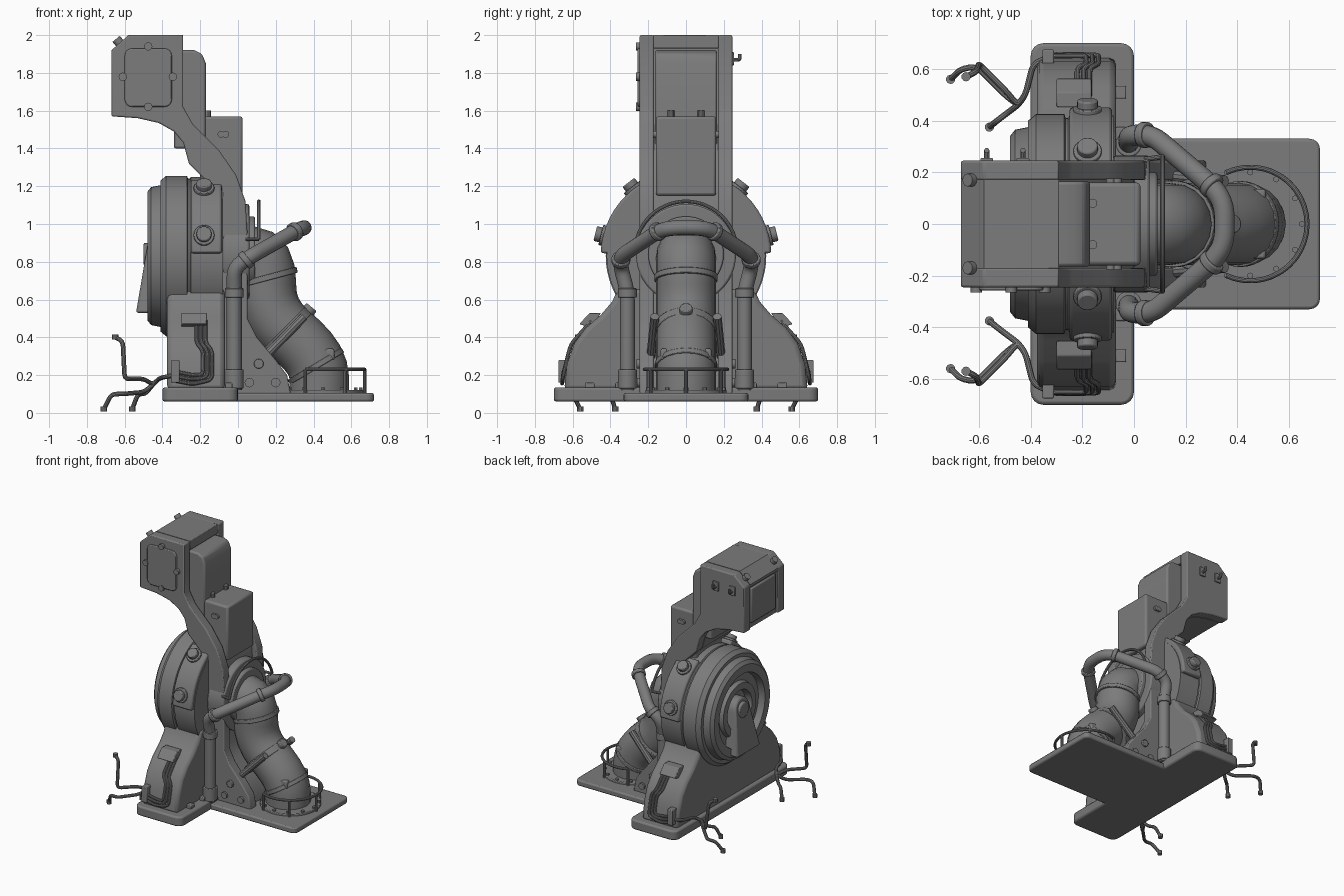
import bpy, bmesh, math
from mathutils import Vector

default_cube = bpy.data.objects.get("Cube")
if default_cube:
    bpy.data.objects.remove(default_cube, do_unlink=True)

paint = bpy.data.materials.new("machine_grey")
paint.use_nodes = True
paint.diffuse_color = (0.2, 0.2, 0.2, 1)
paint.node_tree.nodes["Principled BSDF"].inputs["Base Color"].default_value = paint.diffuse_color


def finish(name, bm, bevel=0):
    """Turn a bmesh into a named, painted, smooth-by-angle object."""
    bmesh.ops.recalc_face_normals(bm, faces=bm.faces)
    mesh = bpy.data.meshes.new(name)
    bm.to_mesh(mesh)
    bm.free()
    mesh.materials.append(paint)
    obj = bpy.data.objects.new(name, mesh)
    bpy.context.collection.objects.link(obj)
    select(obj)
    bpy.ops.object.shade_smooth_by_angle(angle=math.radians(35))
    if bevel:
        mod = obj.modifiers.new("edge_bevel", "BEVEL")
        mod.width, mod.segments, mod.limit_method = bevel, 2, "ANGLE"
    return obj


def select(obj):
    bpy.ops.object.select_all(action="DESELECT")
    obj.select_set(True)
    bpy.context.view_layer.objects.active = obj


def prism(name, outline, low, high, axis, bevel=0):
    """Extrude a flat outline between two positions on an axis."""
    index = "xyz".index(axis)
    bm = bmesh.new()
    ends = []
    for level in (low, high):
        loop = []
        for point in outline:
            co = list(point)
            co.insert(index, level)
            loop.append(bm.verts.new(co))
        ends.append(loop)
        bm.faces.new(loop)
    for i in range(len(outline)):
        j = i - 1
        bm.faces.new((ends[0][j], ends[0][i], ends[1][i], ends[1][j]))
    return finish(name, bm, bevel)


def box(name, x, y, z, bevel=0.01):
    corners = [(x[0], z[0]), (x[1], z[0]), (x[1], z[1]), (x[0], z[1])]
    return prism(name, corners, y[0], y[1], "y", bevel)


def rounded_rect(a, b, r):
    """Rectangle outline with rounded corners."""
    points = []
    for k, (u, v) in enumerate(((b[0], b[1]), (a[0], b[1]), (a[0], a[1]), (b[0], a[1]))):
        cu = u - r if u == b[0] else u + r
        cv = v - r if v == b[1] else v + r
        for step in range(5):
            t = (k + step / 4) * math.pi / 2
            points.append((cu + r * math.cos(t), cv + r * math.sin(t)))
    return points


def rod(name, start, end, r, tip=None, sides=20, bevel=0):
    """Cylinder or cone between two points."""
    start, end = Vector(start), Vector(end)
    span = end - start
    bm = bmesh.new()
    bmesh.ops.create_cone(bm, cap_ends=True, segments=sides, radius1=r,
                          radius2=r if tip is None else tip, depth=span.length)
    bm.transform(span.to_track_quat("Z", "Y").to_matrix().to_4x4())
    bmesh.ops.translate(bm, verts=bm.verts, vec=(start + end) / 2)
    return finish(name, bm, bevel)


def tube(name, points, r, bend=0.04, detail=3, closed=False):
    """Round tube along a path whose corners are softened."""
    pts = [Vector(p) for p in points]
    path = [pts[0]]
    for a, b, c in zip(pts, pts[1:], pts[2:]):
        p = b + (a - b).normalized() * min(bend, (a - b).length / 2.1)
        q = b + (c - b).normalized() * min(bend, (c - b).length / 2.1)
        for i in range(5):
            t = i / 4
            path.append(p * (1 - t) ** 2 + b * 2 * t * (1 - t) + q * t * t)
    path.append(pts[-1])
    curve = bpy.data.curves.new(name, "CURVE")
    curve.dimensions = "3D"
    curve.bevel_depth, curve.bevel_resolution, curve.use_fill_caps = r, detail, True
    spline = curve.splines.new("POLY")
    spline.points.add(len(path) - 1)
    for target, co in zip(spline.points, path):
        target.co = (*co, 1)
    spline.use_cyclic_u = closed
    curve.materials.append(paint)
    obj = bpy.data.objects.new(name, curve)
    bpy.context.collection.objects.link(obj)
    select(obj)
    bpy.ops.object.convert(target="MESH")
    bpy.ops.object.shade_smooth_by_angle(angle=math.radians(35))


def arc(r, start, end, steps=24):
    turns = [math.radians(start + (end - start) * i / steps) for i in range(steps + 1)]
    return [(r * math.cos(t), r * math.sin(t)) for t in turns]


def lathe_x(name, profile, height, sides=64):
    """Revolve (x, radius) points around a horizontal x axis."""
    bm = bmesh.new()
    verts = [bm.verts.new((x, 0, height + r)) for x, r in profile]
    edges = [bm.edges.new(pair) for pair in zip(verts, verts[1:])]
    bmesh.ops.spin(bm, geom=verts + edges, cent=(0, 0, height), axis=(1, 0, 0),
                   angle=math.tau, steps=sides, use_duplicate=False)
    bmesh.ops.remove_doubles(bm, verts=bm.verts, dist=0.0005)
    return finish(name, bm)


AXLE = 0.83

# T-shaped base
prism("base_wide_plate", rounded_rect((-0.4, -0.7), (0, 0.7), 0.05), 0.06, 0.135, "z", 0.012)
prism("base_pipe_plate", rounded_rect((-0.1, -0.33), (0.72, 0.33), 0.04), 0.06, 0.105, "z", 0.01)

# Flared pedestal
leg = [(0.645, 0.12), (0.63, 0.26), (0.59, 0.37), (0.53, 0.45), (0.45, 0.52), (0.39, 0.59), (0.36, 0.66)]
prism("pedestal", leg + [(-y, z) for y, z in reversed(leg)], -0.375, -0.07, "x", 0.025)


def leg_y(z):
    for (y0, z0), (y1, z1) in zip(leg, leg[1:]):
        if z <= z1:
            return y0 + (y1 - y0) * (z - z0) / (z1 - z0)
    return leg[-1][0]


# Round drum with stepped face
lathe_x("drum", [(-0.08, 0), (-0.08, 0.42), (-0.25, 0.42), (-0.255, 0.41), (-0.265, 0.41),
                 (-0.27, 0.425), (-0.38, 0.425), (-0.41, 0.4), (-0.41, 0.375), (-0.46, 0.365),
                 (-0.48, 0.34), (-0.48, 0.28), (-0.43, 0.27), (-0.43, 0.21), (-0.46, 0.2),
                 (-0.46, 0.15), (-0.41, 0.14), (-0.41, 0)], AXLE)

# Spout leaning out of the drum face
spout = prism("spout", [(y, 0.84 + z) for y, z in arc(0.09, 0, 180, 12)] + [(-0.14, 0.53), (0.14, 0.53)],
              -0.54, -0.4, "x", 0.012)
for v in spout.data.vertices:
    if v.co.x < -0.5:
        v.co.x += max(0, v.co.z - 0.53) * 0.17
rod("spout_hub", (-0.5, 0, 0.84), (-0.41, 0, 0.84), 0.06, sides=24, bevel=0.008)

# Arm side plates with the head, and the core between them
arm = [(-0.58, 2), (-0.29, 2), (-0.29, 1.62), (-0.24, 1.53), (-0.1, 1.39), (-0.01, 1.26), (0.04, 1.12),
       (0.05, 0.95), (0.05, 0.5), (0.1, 0.4), (0.2, 0.28), (0.26, 0.2), (0.28, 0.1), (-0.09, 0.1),
       (-0.09, 1), (-0.14, 1.2), (-0.26, 1.32), (-0.29, 1.43), (-0.34, 1.49), (-0.42, 1.535),
       (-0.53, 1.56), (-0.67, 1.57), (-0.67, 1.92)]
for side, s in (("front", -1), ("back", 1)):
    prism(side + "_arm_plate", arm, s * 0.17, s * 0.245, "y", 0.008)
core = [(x - 0.04 if 1 <= i <= 12 else x + 0.02 if i > 20 else x, z) for i, (x, z) in enumerate(arm)]
prism("arm_core", core, -0.172, 0.172, "y")
box("head_top_beam", (-0.58, -0.29), (-0.172, 0.172), (1.93, 2), 0.004)
prism("head_top_slope", [(-0.67, 1.9), (-0.67, 1.92), (-0.58, 2), (-0.55, 1.9)], -0.172, 0.172, "y")
box("head_end_panel", (-0.665, -0.64), (-0.15, 0.15), (1.61, 1.88))
for y in (-0.17, 0.17):
    rod("slope_bolt", (-0.62, y, 1.95), (-0.645, y, 1.98), 0.025, sides=12)

# Head side cover and its bolts, hooks opposite
prism("head_side_cover", rounded_rect((-0.6, 1.62), (-0.35, 1.93), 0.04), -0.257, -0.24, "y", 0.006)
for x, z in ((-0.475, 1.94), (-0.475, 1.62), (-0.61, 1.78), (-0.345, 1.78)):
    rod("cover_bolt", (x, -0.24, z), (x, -0.265, z), 0.022, sides=12)
for x in (-0.57, -0.43):
    box("hook_plate", (x - 0.025, x + 0.025), (0.24, 0.255), (1.84, 1.91), 0.004)
    tube("hook", [(x, 0.25, 1.87), (x, 0.285, 1.87), (x, 0.285, 1.9)], 0.01, 0.01)

# Equipment boxes on the arm
prism("upper_box", [(-0.34, 1.4), (-0.17, 1.4), (-0.17, 1.85), (-0.19, 1.9), (-0.23, 1.92), (-0.34, 1.92)],
      -0.165, 0.165, "y", 0.012)
box("lower_box", (-0.2, 0.025), (-0.16, 0.16), (1.15, 1.57), 0.015)
for y in (-0.08, 0.08):
    rod("box_latch", (-0.16, y, 1.56), (-0.16, y, 1.6), 0.018, sides=10)
    for x in (-0.09, -0.065):
        rod("box_stud", (x, 2 * y, 1.475), (x, 2.2 * y, 1.475), 0.018, sides=12)

# Collar around the pipe inlet
rod("inlet_housing", (-0.08, 0, 0.84), (0.06, 0, 0.84), 0.265, sides=48, bevel=0.01)
rod("inlet_collar", (0.05, 0, 0.84), (0.09, 0, 0.84), 0.2, sides=48, bevel=0.008)
tube("guard_hoop", [(0.11, 0.27 * u / 0.27, 0.85 + v) for u, v in arc(0.27, 15, 165)], 0.01, 0.01)
for s in (-1, 1):
    tube("guard_stay", [(0.04, s * 0.25, 0.92), (0.11, s * 0.26, 0.92)], 0.01)

# Main bent pipe, its bands and foot flange
tube("main_pipe", [(-0.02, 0, 0.83), (0.15, 0, 0.83), (0.15, 0, 0.53), (0.43, 0, 0.28), (0.43, 0, 0.08)],
     0.158, 0.15, 8)
rod("elbow_band", (0.147, 0, 0.73), (0.155, 0, 0.70), 0.168, sides=40, bevel=0.004)
rod("clamp_band", (0.23, 0, 0.435), (0.265, 0, 0.40), 0.178, sides=40, bevel=0.005)
rod("lower_band", (0.405, 0, 0.26), (0.42, 0, 0.235), 0.166, sides=40, bevel=0.004)
rod("clamp_knob", (0.34, 0, 0.50), (0.39, 0, 0.56), 0.035, sides=16, bevel=0.006)
rod("foot_flange", (0.45, 0, 0.1), (0.45, 0, 0.122), 0.215, sides=48, bevel=0.005)
for u, v in arc(0.2, 0, 330, 11):
    rod("flange_bolt", (0.45 + u, v, 0.12), (0.45 + u, v, 0.135), 0.012, sides=6)
tube("foot_rail", [(0.45 + u, v, 0.23) for u, v in arc(0.22, -115, 115)], 0.01, 0.01)
for u, v in arc(0.22, -115, 115, 4):
    rod("rail_post", (0.45 + u, v, 0.1), (0.45 + u, v, 0.23), 0.01, sides=10)

# Looping side pipe, mirrored across the middle
half = [(-0.02, 0.31, 0.12), (-0.02, 0.31, 0.64), (-0.02, 0.345, 0.77), (0.07, 0.345, 0.83), (0.31, 0.14, 0.965)]
loop = half + [(0.35, 0.07, 0.98)]
tube("loop_pipe", loop + [(x, -y, z) for x, y, z in reversed(loop)], 0.04, 0.05, 5)

for side, s in (("front", -1), ("back", 1)):
    rod(side + "_loop_foot", (-0.02, s * 0.31, 0.13), (-0.02, s * 0.31, 0.23), 0.05, bevel=0.005)
    rod(side + "_loop_sleeve", (-0.02, s * 0.31, 0.61), (-0.02, s * 0.31, 0.66), 0.05, bevel=0.005)
    rod(side + "_low_joint", (0.03, s * 0.345, 0.8), (0.055, s * 0.345, 0.82), 0.05, bevel=0.005)
    rod(side + "_high_joint", (0.29, s * 0.16, 0.953), (0.31, s * 0.14, 0.965), 0.05, bevel=0.005)
    # Drum lugs with large slotted bolts
    lug = arc(0.452, 2, 64, 10) + arc(0.36, 64, 2, 10)
    prism(side + "_drum_lug", [(s * u, AXLE + v) for u, v in lug], -0.25, -0.085, "x", 0.012)
    for angle in (14, 52):
        d = Vector((0, s * math.cos(math.radians(angle)), math.sin(math.radians(angle))))
        c = Vector((-0.18, 0, AXLE))
        rod(side + "_lug_washer", c + d * 0.44, c + d * 0.465, 0.055, bevel=0.004)
        rod(side + "_lug_bolt", c + d * 0.46, c + d * 0.495, 0.04, bevel=0.006)
    # Clamp strap along the pipe
    tube(side + "_clamp_strap", [(0.1, s * 0.19, 0.255), (0.35, s * 0.165, 0.51)], 0.024)
    rod(side + "_strap_bolt", (0.11, s * 0.18, 0.26), (0.11, s * 0.262, 0.26), 0.026, bevel=0.004)
    for x, z in ((0.3, 0.46), (0.48, 0.32)):
        box(side + "_pipe_latch", (x - 0.03, x + 0.03), (s * 0.095, s * 0.135), (z - 0.04, z + 0.02))
    # Junction box, cables and cable clip on the leg
    prism(side + "_junction_box", [(s * 0.45, 0.53), (s * 0.51, 0.53), (s * 0.565, 0.47), (s * 0.5, 0.45)],
          -0.3, -0.165, "x", 0.005)
    for k in range(3):
        g = 0.024 * k
        route = [(-0.22 + g, 0.49), (-0.22 + g, 0.37), (-0.185 + g, 0.33), (-0.185 + g, 0.2 - g / 2),
                 (-0.24, 0.2 - g), (-0.34, 0.22 - g)]
        tube(side + "_cable", [(x, s * (leg_y(z) + 0.015), z) for x, z in route], 0.01, 0.03)
    box(side + "_cable_clip", (-0.355, -0.31), (s * 0.61, s * 0.675), (0.16, 0.28), 0.005)
    # Loose leads branching away from the leg
    hub = (-0.45, s * 0.46, 0.15)
    start = [(-0.33, s * 0.645, 0.2), (-0.39, s * 0.62, 0.19), (-0.42, s * 0.5, 0.18), hub]
    leads = (("inner", [(-0.49, s * 0.43, 0.1), (-0.53, s * 0.4, 0.1), (-0.56, s * 0.375, 0.02)]),
             ("outer", [(-0.5, s * 0.5, 0.11), (-0.61, s * 0.61, 0.1), (-0.67, s * 0.6, 0.1), (-0.71, s * 0.56, 0.02)]),
             ("raised", [(-0.5, s * 0.52, 0.18), (-0.6, s * 0.62, 0.18), (-0.61, s * 0.59, 0.38), (-0.65, s * 0.57, 0.4)]))
    for label, end in leads:
        tube(side + "_" + label + "_lead", start + end, 0.012, 0.03)
        rod(side + "_" + label + "_tip", Vector(end[-1]) - Vector((0, 0, 0.012)),
            Vector(end[-1]) + Vector((0, 0, 0.015)), 0.018, sides=10)
    # Base lugs and foot bolts
    for y in (0.35, 0.51):
        box(side + "_base_lug", (-0.07, -0.03), (s * y - 0.025, s * y + 0.025), (0.13, 0.16), 0.005)
    for x in (0.06, 0.2):
        rod(side + "_plate_bolt", (x, s * 0.24, 0.16), (x, s * 0.26, 0.16), 0.025, sides=12)
